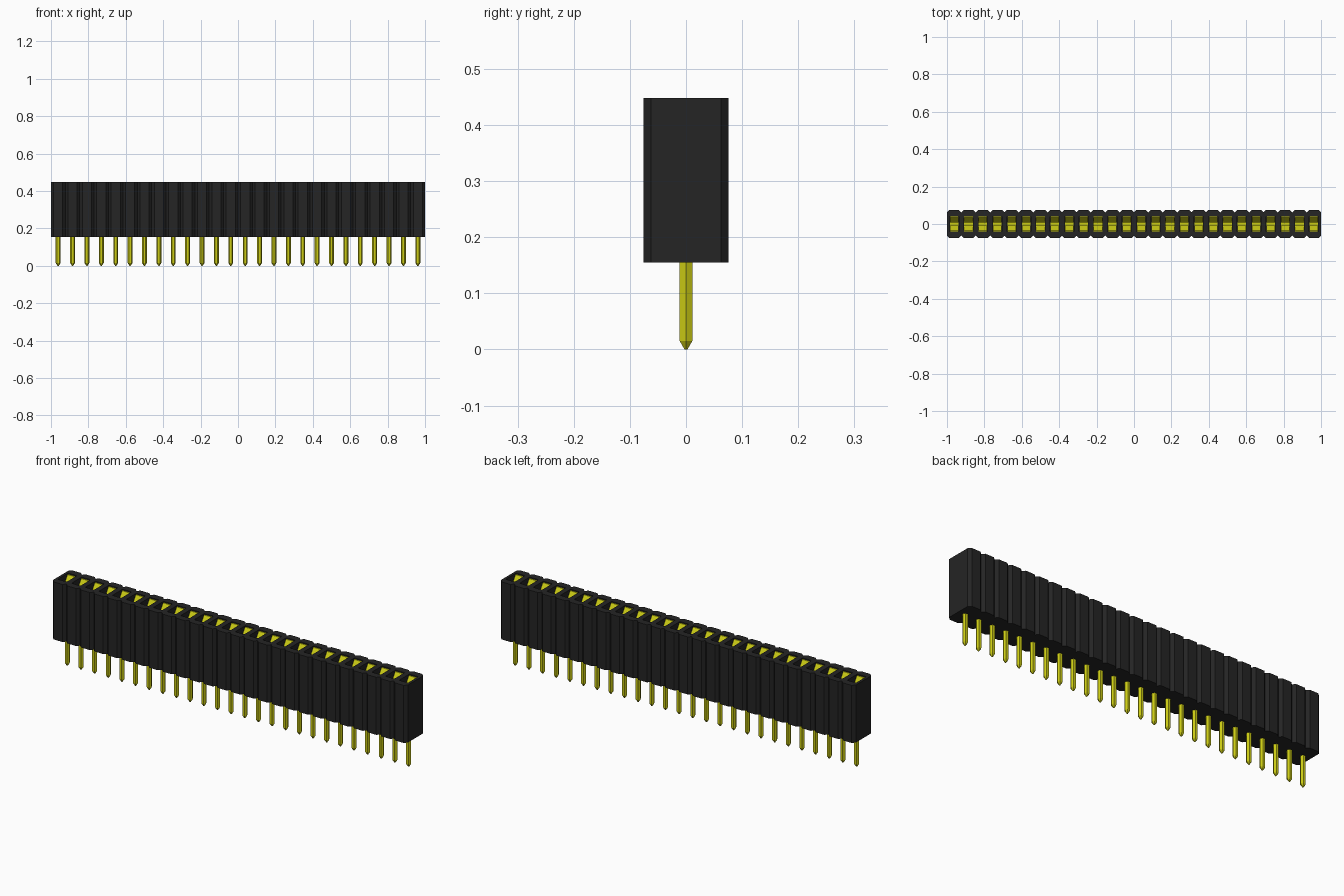
import bpy, bmesh
from math import cos, sin, pi

COUNT = 26
PITCH = 2 / COUNT
BASE, TOP, FLOOR = 0.155, 0.448, 0.195

cube = bpy.data.objects.get("Cube")
if cube:
    bpy.data.objects.remove(cube, do_unlink=True)


def material(name, rgb):
    mat = bpy.data.materials.new(name)
    mat.use_nodes = True
    mat.diffuse_color = (*rgb, 1)
    bsdf = mat.node_tree.nodes["Principled BSDF"]
    bsdf.inputs["Base Color"].default_value = (*rgb, 1)
    bsdf.inputs["Roughness"].default_value = 0.6
    return mat


black = material("black plastic", (0.018, 0.018, 0.018))
gold = material("yellow metal", (0.6, 0.6, 0.007))


def chamfered(hx, hy, c, z):
    """Rectangle ring with cut corners."""
    quarter = [(hx, hy - c), (hx - c, hy)]
    half = quarter + [(-x, y) for x, y in reversed(quarter)]
    return [(x, y, z) for x, y in half + [(-x, -y) for x, y in half]]


def rectangle(hx, y, hy, z):
    return [(hx, y - hy, z), (hx, y + hy, z), (-hx, y + hy, z), (-hx, y - hy, z)]


def hexagon(r, z):
    return [(r * cos(i * pi / 3), r * sin(i * pi / 3), z) for i in range(6)]


def loft(bm, rings):
    """Join matching rings into a closed solid."""
    loops = [[bm.verts.new(p) for p in ring] for ring in rings]
    for a, b in zip(loops, loops[1:]):
        for i in range(len(a)):
            j = (i + 1) % len(a)
            bm.faces.new((a[i], a[j], b[j], b[i]))
    bm.faces.new(loops[0][::-1])
    bm.faces.new(loops[-1])


def row(name, solids, mat):
    """One cell's solids, repeated along the strip."""
    bm = bmesh.new()
    for rings in solids:
        loft(bm, rings)
    bmesh.ops.recalc_face_normals(bm, faces=bm.faces)
    mesh = bpy.data.meshes.new(name)
    bm.to_mesh(mesh)
    bm.free()
    mesh.materials.append(mat)
    obj = bpy.data.objects.new(name, mesh)
    obj.location.x = -1 + PITCH / 2
    bpy.context.collection.objects.link(obj)
    array = obj.modifiers.new("Repeat", "ARRAY")
    array.count = COUNT
    array.use_relative_offset = False
    array.use_constant_offset = True
    array.constant_offset_displace = (PITCH, 0, 0)
    return obj


# Housing: chamfered cells, each with a deep open socket
row("housing", [[
    chamfered(PITCH / 2, 0.076, 0.014, BASE),
    chamfered(PITCH / 2, 0.076, 0.014, TOP),
    chamfered(0.025, 0.041, 0.002, TOP),
    chamfered(0.025, 0.041, 0.002, FLOOR),
]], black)

# Contacts: two spring leaves pinched together under a flared mouth, on a plate
leaf = [(0.030, FLOOR), (0.010, 0.385), (0.012, 0.405), (0.037, 0.443)]
leaves = [[rectangle(0.023, side * y, 0.0025, z) for y, z in leaf] for side in (1, -1)]
plate = [rectangle(0.023, 0, 0.032, z) for z in (FLOOR, FLOOR + 0.006)]
row("spring_contacts", leaves + [plate], gold)

# Pins: six-sided with tapered tips
row("pins", [[
    hexagon(0.003, 0),
    hexagon(0.013, 0.015),
    hexagon(0.013, FLOOR),
]], gold)
